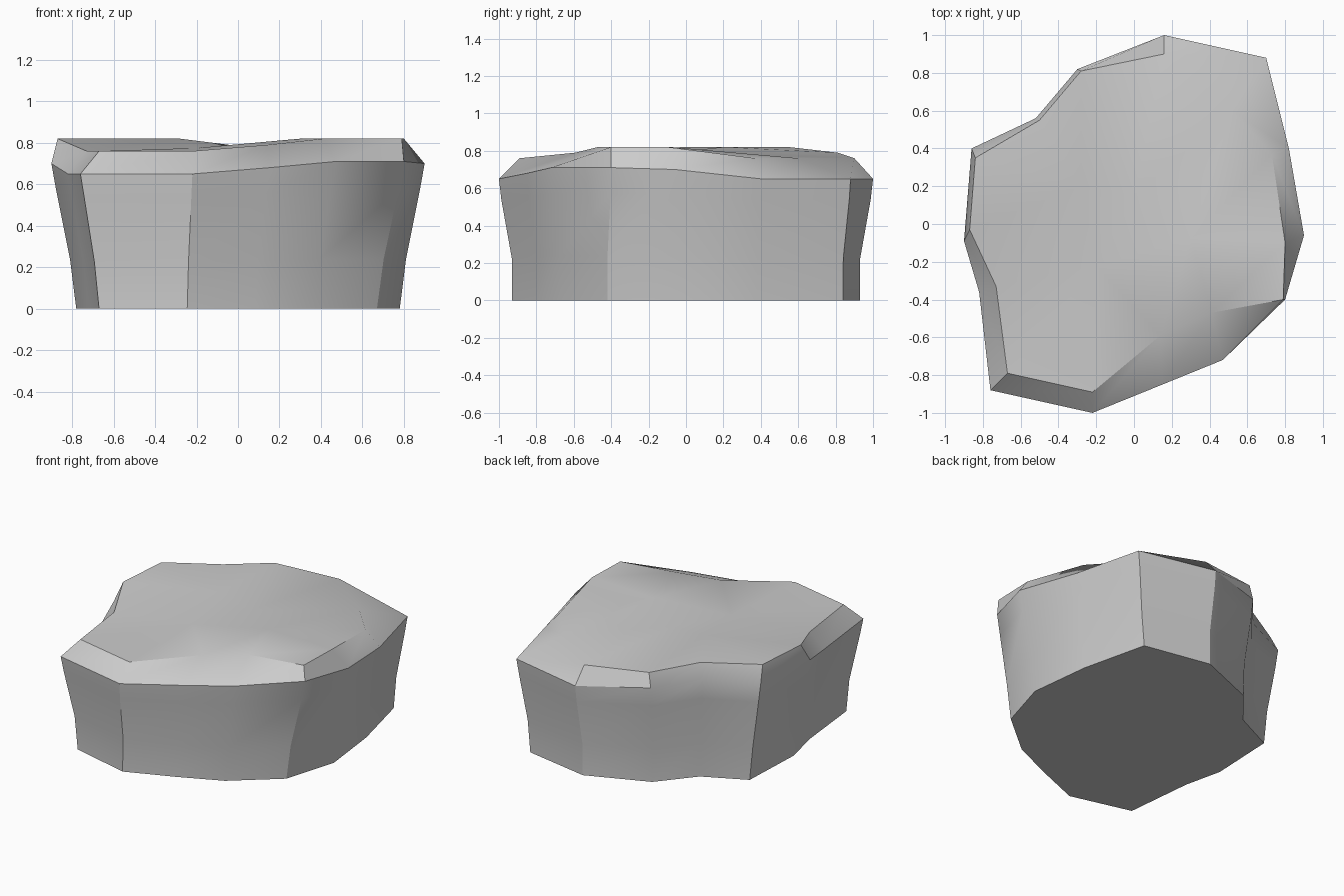
import bpy, bmesh
from mathutils import Vector
from mathutils.geometry import delaunay_2d_cdt

if "Cube" in bpy.data.objects:
    bpy.data.objects.remove(bpy.data.objects["Cube"])

# Widest outline of the rock, counter-clockwise from the front
rim = [(-.22, -1, .65), (.15, -.85, .68), (.47, -.72, .71), (.80, -.40, .71),
       (.90, -.06, .70), (.82, .40, .65), (.70, .88, .65), (.16, 1, .65),
       (-.30, .82, .69), (-.52, .56, .71), (-.86, .40, .71), (-.90, -.09, .70),
       (-.82, -.36, .65), (-.76, -.88, .65)]
# Edge of the upper face
lip = [(-.22, -.89, .76), (.14, -.59, .79), (.41, -.47, .82), (.79, -.40, .82),
       (.80, -.10, .82), (.73, .37, .76), (.52, .60, .76), (.16, .90, .76),
       (-.28, .81, .79), (-.50, .55, .82), (-.84, .35, .82), (-.87, -.03, .82),
       (-.73, -.33, .76), (-.67, -.79, .76)]
# Footprint on the ground
foot = [(-.245, -.93), (.08, -.80), (.37, -.67), (.67, -.42), (.78, -.05),
        (.73, .38), (.62, .84), (.15, .93), (-.27, .76), (-.47, .52),
        (-.76, .38), (-.78, -.08), (-.72, -.34), (-.67, -.82)]
# Gentle bumps and the shallow valley in the upper face
bumps = [(-.28, .20, .82), (0, .15, .785), (.30, -.08, .82), (-.20, -.22, .775)]

bm = bmesh.new()


def between(tx, ty, z):
    """Ring between footprint and rim."""
    return [(f[0] + (r[0] - f[0]) * tx, f[1] + (r[1] - f[1]) * ty, z + (r[2] - .67) * z)
            for f, r in zip(foot, rim)]


# Side walls and chamfer
layers = [[(x, y, 0) for x, y in foot], between(.25, .02, .23),
          between(.8, .82, .55), rim, lip]
rings = [[bm.verts.new(p) for p in layer] for layer in layers]
n = len(rim)
for a, b in zip(rings, rings[1:]):
    for i in range(n):
        j = (i + 1) % n
        bm.faces.new((a[i], a[j], b[j], b[i]))
bm.faces.new(rings[0][::-1])

# Upper face, triangulated through the bumps
top = rings[-1] + [bm.verts.new(p) for p in bumps]
flat = [Vector((v.co.x, v.co.y)) for v in top]
tris = delaunay_2d_cdt(flat, [(i, (i + 1) % n) for i in range(n)],
                       [list(range(n))], 1, 1e-5)[2]
for t in tris:
    bm.faces.new([top[i] for i in t])
bmesh.ops.recalc_face_normals(bm, faces=bm.faces)

mesh = bpy.data.meshes.new("flat_rock")
bm.to_mesh(mesh)
bm.free()
rock = bpy.data.objects.new("flat_rock", mesh)
bpy.context.collection.objects.link(rock)
bpy.context.view_layer.objects.active = rock
rock.select_set(True)
bpy.ops.object.shade_smooth_by_angle(angle=.55)
